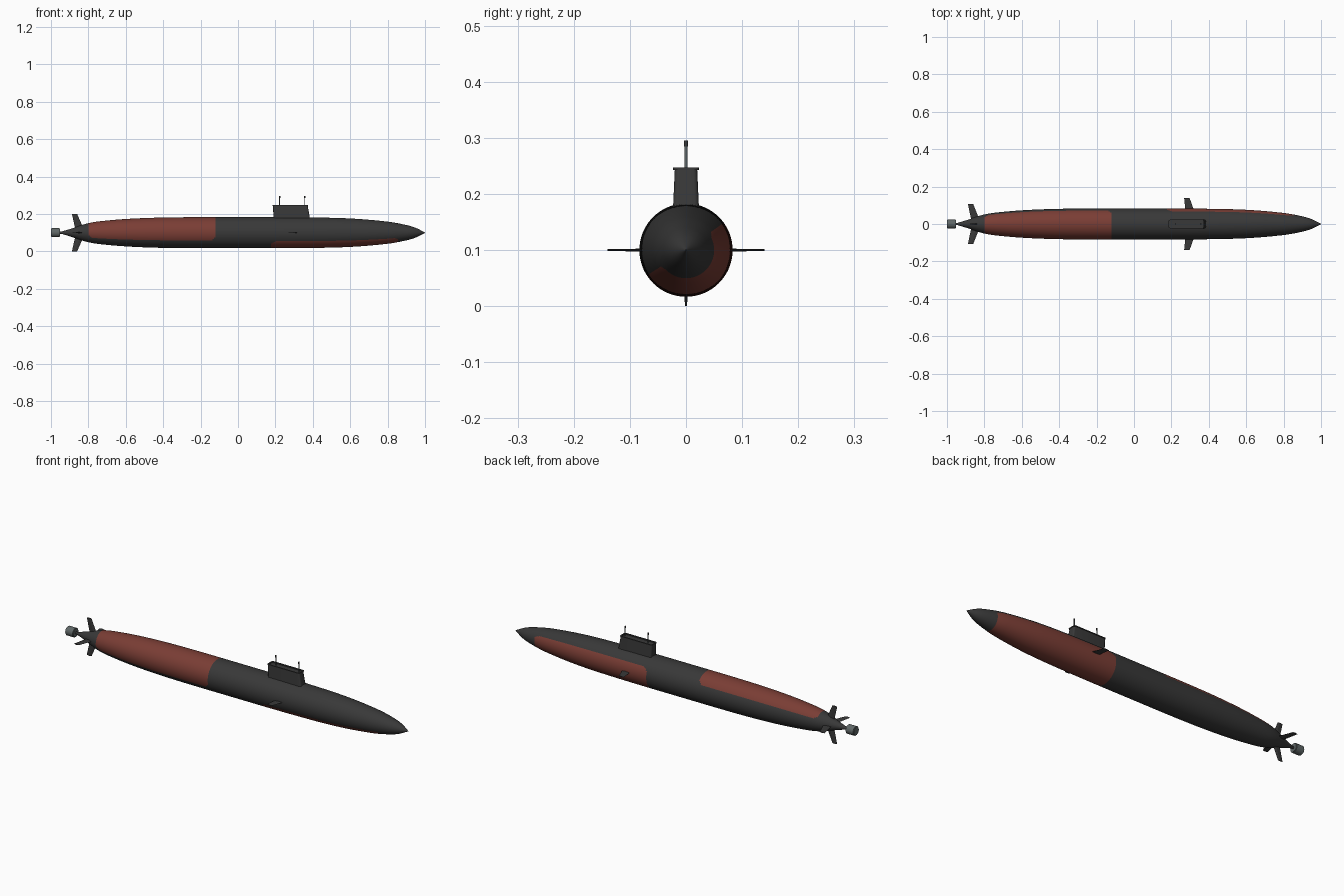
import bpy, bmesh, math
from mathutils import Matrix, Vector

cube = bpy.data.objects.get("Cube")
if cube:
    bpy.data.objects.remove(cube, do_unlink=True)

AXIS_Z = 0.1


def material(name, r, g, b):
    m = bpy.data.materials.new(name)
    m.use_nodes = True
    m.diffuse_color = (r, g, b, 1)
    node = m.node_tree.nodes["Principled BSDF"]
    node.inputs["Base Color"].default_value = (r, g, b, 1)
    node.inputs["Roughness"].default_value = 0.8
    return m


DARK = material("dark hull grey", 0.04, 0.04, 0.04)
RED = material("dull red panel", 0.195, 0.047, 0.035)
STEEL = material("steel grey", 0.115, 0.135, 0.135)


def finish(name, bm, mats, angle=35):
    bmesh.ops.recalc_face_normals(bm, faces=bm.faces)
    me = bpy.data.meshes.new(name)
    bm.to_mesh(me)
    bm.free()
    for m in mats:
        me.materials.append(m)
    ob = bpy.data.objects.new(name, me)
    bpy.context.collection.objects.link(ob)
    bpy.ops.object.select_all(action="DESELECT")
    ob.select_set(True)
    bpy.context.view_layer.objects.active = ob
    bpy.ops.object.shade_smooth_by_angle(angle=math.radians(angle))
    return ob


def loft(bm, rings):
    """Skin a list of closed point rings and cap both ends."""
    loops = [[bm.verts.new(p) for p in ring] for ring in rings]
    n = len(loops[0])
    for a, b in zip(loops, loops[1:]):
        for i in range(n):
            j = (i + 1) % n
            bm.faces.new((a[i], a[j], b[j], b[i]))
    bm.faces.new(loops[0])
    bm.faces.new(loops[-1])


# Hull: smooth profile of (x, radius) turned about the long axis
PROFILE = [(-0.955, 0.003), (-0.9, 0.019), (-0.8, 0.051), (-0.7, 0.065),
           (-0.55, 0.076), (-0.35, 0.082), (0, 0.083), (0.35, 0.082),
           (0.6, 0.076), (0.8, 0.059), (0.9, 0.041), (0.95, 0.026), (1.0, 0.001)]


def hull_radius(x):
    """Cubic interpolation through the profile."""
    p = PROFILE
    k = max(i for i in range(len(p) - 1) if x >= p[i][0] - 1e-6)

    def slope(i):
        a, b = p[max(i - 1, 0)], p[min(i + 1, len(p) - 1)]
        return (b[1] - a[1]) / (b[0] - a[0])

    (x0, r0), (x1, r1) = p[k], p[k + 1]
    h = x1 - x0
    t = (x - x0) / h
    return ((2*t**3 - 3*t**2 + 1) * r0 + (t**3 - 2*t**2 + t) * h * slope(k)
            + (3*t**2 - 2*t**3) * r1 + (t**3 - t**2) * h * slope(k + 1))


def in_panel(x, deg, x0, x1, mid, half, corner=0.035):
    """Rounded rectangle in unrolled hull coordinates."""
    off = (deg - mid + 180) % 360 - 180
    r = 0.083
    dx = abs(x - (x0 + x1) / 2) - (x1 - x0) / 2 + corner
    da = math.radians(abs(off) - half) * r + corner
    return math.hypot(max(dx, 0), max(da, 0)) < corner


SEG = 120
bm = bmesh.new()
stations = [-0.955] + [i / 125 for i in range(-119, 125)] + [1.0]
loft(bm, [[(x, hull_radius(x) * math.cos(math.tau * i / SEG),
            AXIS_Z + hull_radius(x) * math.sin(math.tau * i / SEG))
           for i in range(SEG)] for x in stations])
for f in bm.faces:
    c = f.calc_center_median()
    deg = math.degrees(math.atan2(c.z - AXIS_Z, c.y))
    aft = in_panel(c.x, deg, -0.8, -0.12, 120, 91)
    fore = in_panel(c.x, deg, 0.175, 0.86, -56, 91)
    f.material_index = 1 if aft or fore else 0
finish("hull", bm, [DARK, RED], 50)


# Sail: rounded box with a thin lip and a recessed deck
def rounded_ring(z, x0, x1, hw, r=0.008, steps=5):
    pts = []
    corners = [(x1 - r, hw - r), (x0 + r, hw - r), (x0 + r, r - hw), (x1 - r, r - hw)]
    for q, (cx, cy) in enumerate(corners):
        for s in range(steps + 1):
            a = math.pi / 2 * (q + s / steps)
            pts.append((cx + r * math.cos(a), cy + r * math.sin(a), z))
    return pts


bm = bmesh.new()
loft(bm, [rounded_ring(0.155, 0.191, 0.388, 0.024),
          rounded_ring(0.243, 0.187, 0.373, 0.020),
          rounded_ring(0.243, 0.185, 0.375, 0.023),
          rounded_ring(0.247, 0.185, 0.375, 0.023),
          rounded_ring(0.247, 0.191, 0.369, 0.017),
          rounded_ring(0.242, 0.191, 0.369, 0.017)])
finish("sail", bm, [DARK], 30)


def cylinder(name, radius, start, end, mat, bevel=0.0, seg=24):
    start, end = Vector(start), Vector(end)
    d = end - start
    bm = bmesh.new()
    turn = d.to_track_quat("Z", "Y").to_matrix().to_4x4()
    bmesh.ops.create_cone(bm, cap_ends=True, segments=seg, radius1=radius,
                          radius2=radius, depth=d.length,
                          matrix=Matrix.Translation((start + end) / 2) @ turn)
    if bevel:
        rims = [e for e in bm.edges if any(len(f.verts) > 4 for f in e.link_faces)]
        bmesh.ops.bevel(bm, geom=rims, offset=bevel, segments=2, affect="EDGES")
    return finish(name, bm, [mat])


# Masts standing on the sail
for label, x in (("aft", 0.222), ("fore", 0.357)):
    cylinder(label + "_mast", 0.0025, (x, 0, 0.235), (x, 0, 0.287), STEEL, seg=12)
    cylinder(label + "_mast_head", 0.004, (x, 0, 0.285), (x, 0, 0.295), DARK, seg=12)

# Propulsor and its shaft
cylinder("propulsor", 0.024, (-1.0, 0, AXIS_Z), (-0.952, 0, AXIS_Z), STEEL, 0.003, 32)
cylinder("propulsor_shaft", 0.006, (-0.97, 0, AXIS_Z), (-0.93, 0, AXIS_Z), DARK)


# Fins: tapered blades with thin diamond sections, turned about the hull axis
def fin(name, angle, root, tip, thick):
    bm = bmesh.new()
    rings = []
    for (x0, x1, y), t in ((root, thick), (tip, thick * 0.6)):
        mid = x0 + 0.6 * (x1 - x0)
        rings.append([(x0, y, 0), (mid, y, -t / 2), (x1, y, 0), (mid, y, t / 2)])
    loft(bm, rings)
    spin = Matrix.Translation((0, 0, AXIS_Z)) @ Matrix.Rotation(math.radians(angle), 4, "X")
    bmesh.ops.transform(bm, matrix=spin, verts=bm.verts)
    finish(name, bm, [DARK], 15)


for label, a, span in (("back", 0, 0.108), ("upper", 90, 0.1),
                       ("front", 180, 0.108), ("lower", 270, 0.1)):
    fin(label + "_tail_fin", a, (-0.87, -0.825, 0.02), (-0.888, -0.86, span), 0.007)
for label, a in (("back", 0), ("front", 180)):
    fin(label + "_bow_plane", a, (0.275, 0.322, 0.07), (0.268, 0.297, 0.14), 0.005)
